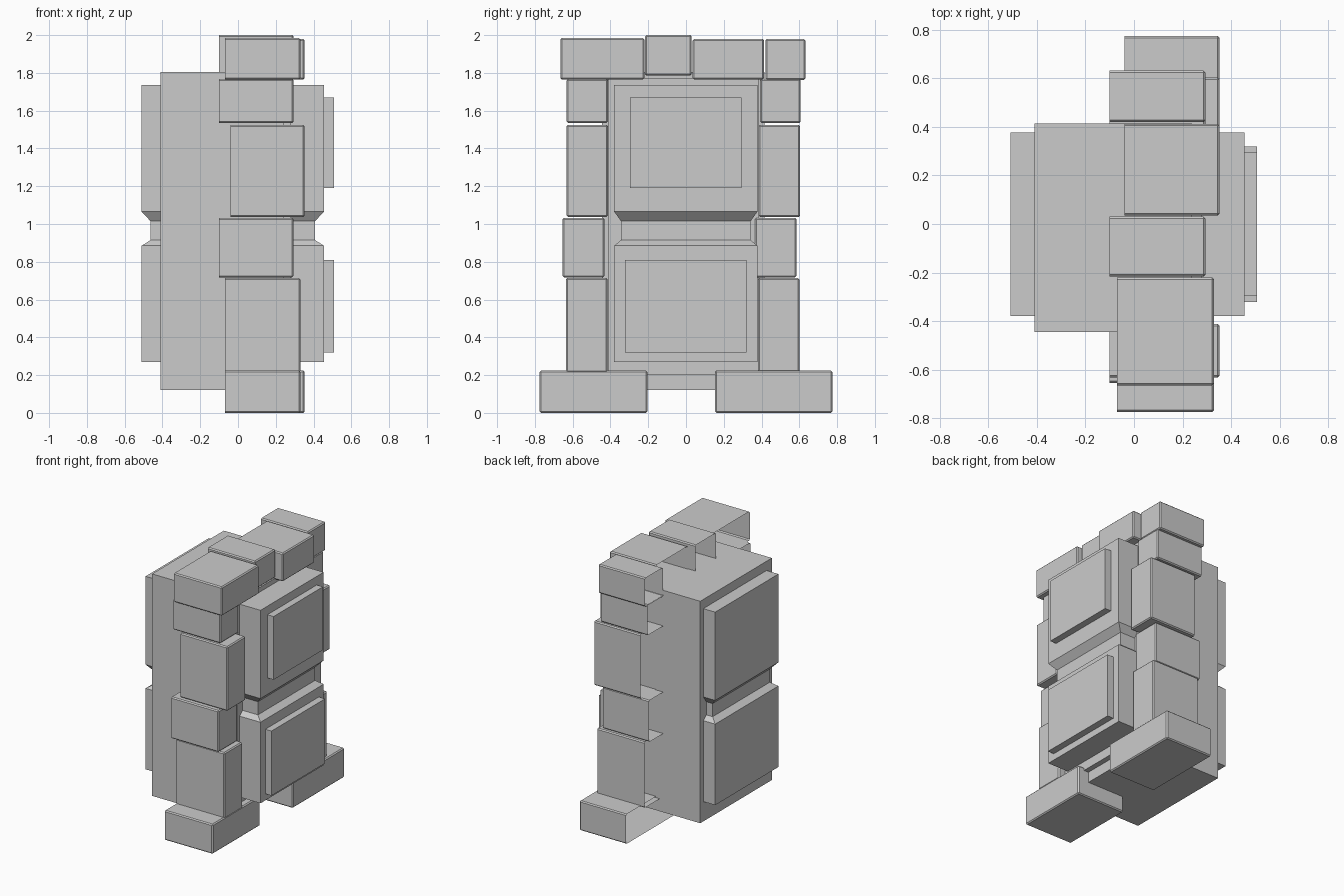
import bpy, bmesh

if "Cube" in bpy.data.objects:
    bpy.data.objects.remove(bpy.data.objects["Cube"])


def finish(name, bm):
    bmesh.ops.recalc_face_normals(bm, faces=bm.faces[:])
    me = bpy.data.meshes.new(name)
    bm.to_mesh(me)
    bm.free()
    ob = bpy.data.objects.new(name, me)
    bpy.context.collection.objects.link(ob)
    return ob


def box_bm(x0, x1, y0, y1, z0, z1):
    bm = bmesh.new()
    bmesh.ops.create_cube(bm, size=1)
    for v in bm.verts:
        v.co.x = x1 if v.co.x > 0 else x0
        v.co.y = y1 if v.co.y > 0 else y0
        v.co.z = z1 if v.co.z > 0 else z0
    return bm


def box(name, *dims):
    return finish(name, box_bm(*dims))


def stone(name, depth, y0, y1, z0, z1):
    """Chamfered block that is left open on its hidden back (-x) side."""
    x0, x1 = depth
    bm = box_bm(x0, x1, y0, y1, z0, z1)
    back = [f for f in bm.faces if f.calc_center_median().x < x0 + 1e-4]
    bmesh.ops.delete(bm, geom=back, context='FACES_ONLY')
    edges = [e for e in bm.edges if max(v.co.x for v in e.verts) > x0 + 1e-4]
    bmesh.ops.bevel(bm, geom=edges, offset=0.008, segments=1, affect='EDGES')
    return finish(name, bm)


# Wall core and the thin frame step behind the door
box("wall_core", -0.41, 0.24, -0.445, 0.415, 0.12, 1.805)
box("door_frame", 0.20, 0.28, -0.41, 0.385, 0.20, 1.77)

# Door slab: stacked rings pinched into a groove at mid height
rings = [(0.27, 0), (0.885, 0), (0.915, 1), (1.015, 1), (1.065, 0), (1.735, 0)]
bm = bmesh.new()
loops = []
for z, pinch in rings:
    dx, dy = 0.047 * pinch, 0.036 * pinch
    x0, x1, y0, y1 = -0.51 + dx, 0.455 - dx, -0.38 + dy, 0.378 - dy
    loops.append([bm.verts.new((x, y, z)) for x, y in
                  ((x0, y0), (x1, y0), (x1, y1), (x0, y1))])
for a, b in zip(loops, loops[1:]):
    for i in range(4):
        j = (i + 1) % 4
        bm.faces.new((a[i], a[j], b[j], b[i]))
bm.faces.new(loops[0])
bm.faces.new(loops[-1])
finish("door_slab", bm)

# Raised door panels
box("upper_panel", 0.43, 0.507, -0.297, 0.294, 1.19, 1.67)
box("lower_panel", 0.43, 0.507, -0.322, 0.32, 0.32, 0.81)

# Surround stones, in three depth positions
REAR, MID, FRONT = (-0.10, 0.295), (-0.07, 0.33), (-0.04, 0.353)
stones = [
    ("left_foot_stone", MID, -0.775, -0.205, 0.0, 0.225),
    ("left_post_stone_low", MID, -0.635, -0.415, 0.215, 0.715),
    ("left_post_stone_mid", REAR, -0.655, -0.432, 0.718, 1.033),
    ("left_post_stone_high", FRONT, -0.632, -0.413, 1.037, 1.525),
    ("left_post_stone_top", REAR, -0.632, -0.413, 1.535, 1.768),
    ("left_lintel_stone", MID, -0.665, -0.22, 1.765, 1.985),
    ("keystone", REAR, -0.217, 0.03, 1.785, 2.0),
    ("right_lintel_stone", FRONT, 0.035, 0.413, 1.765, 1.98),
    ("right_corner_stone", REAR, 0.42, 0.632, 1.762, 1.98),
    ("right_post_stone_top", REAR, 0.392, 0.607, 1.535, 1.768),
    ("right_post_stone_high", FRONT, 0.384, 0.604, 1.037, 1.525),
    ("right_post_stone_mid", REAR, 0.364, 0.585, 0.718, 1.033),
    ("right_post_stone_low", MID, 0.38, 0.6, 0.215, 0.715),
    ("right_foot_stone", FRONT, 0.153, 0.775, 0.0, 0.225),
]
for s in stones:
    stone(*s)
